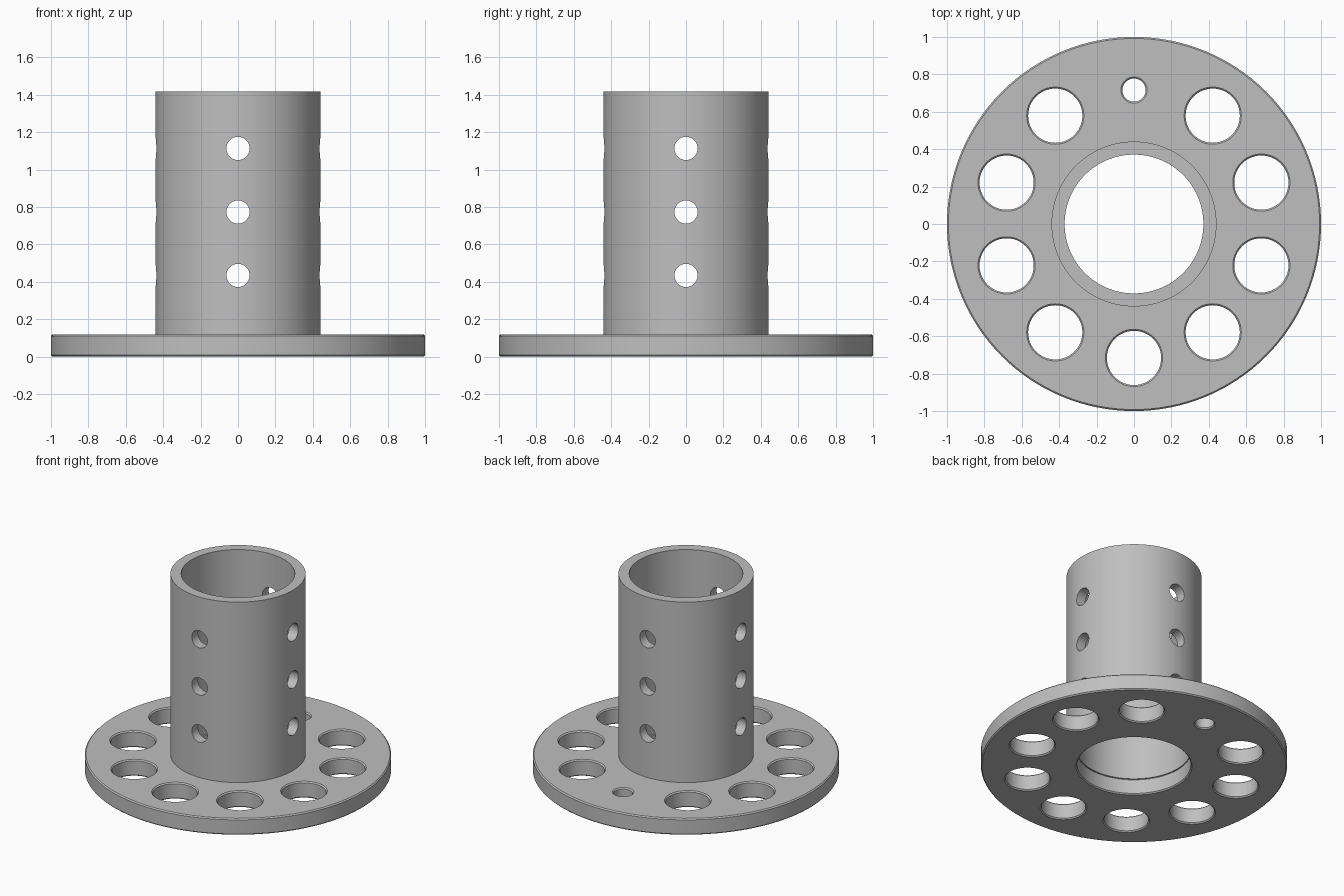
import bpy
import bmesh
from math import pi, sin, cos
from mathutils import Matrix

if "Cube" in bpy.data.objects:
    bpy.data.objects.remove(bpy.data.objects["Cube"])

PLATE_TOP, TUBE_TOP = 0.118, 1.418
BORE, TUBE_R = 0.371, 0.441
CHAMFER = 0.008

grey = bpy.data.materials.new("grey metal")
grey.use_nodes = True
grey.diffuse_color = (0.52, 0.52, 0.52, 1)
grey.node_tree.nodes["Principled BSDF"].inputs["Base Color"].default_value = grey.diffuse_color


def lathe(name, profile, segments, closed=True):
    """Revolve (radius, z) points about z; closed joins the ends, otherwise they are capped."""
    bm = bmesh.new()
    rings = []
    for r, z in profile:
        angles = [2 * pi * i / segments for i in range(segments)]
        rings.append([bm.verts.new((r * cos(a), r * sin(a), z)) for a in angles])
    pairs = list(zip(rings, rings[1:]))
    if closed:
        pairs.append((rings[-1], rings[0]))
    else:
        bm.faces.new(rings[0])
        bm.faces.new(rings[-1])
    for a, b in pairs:
        for i in range(segments):
            j = (i + 1) % segments
            bm.faces.new((a[i], a[j], b[j], b[i]))
    bmesh.ops.recalc_face_normals(bm, faces=bm.faces)
    mesh = bpy.data.meshes.new(name)
    bm.to_mesh(mesh)
    bm.free()
    mesh.materials.append(grey)
    obj = bpy.data.objects.new(name, mesh)
    bpy.context.collection.objects.link(obj)
    return obj


def drill(obj, cutters):
    """Subtract the cutters, bake the result and remove them."""
    for cutter in cutters:
        cutter.hide_render = True
        mod = obj.modifiers.new("drill", 'BOOLEAN')
        mod.operation = 'DIFFERENCE'
        mod.solver = 'EXACT'
        mod.object = cutter
    graph = bpy.context.evaluated_depsgraph_get()
    mesh = bpy.data.meshes.new_from_object(obj.evaluated_get(graph))
    obj.modifiers.clear()
    obj.data = mesh
    for cutter in cutters:
        bpy.data.objects.remove(cutter)


def countersunk_cutter(radius):
    """Hole cutter that flares at both plate faces to chamfer the rims."""
    c, over = CHAMFER, 0.02
    profile = [(radius + c + over, -over), (radius, c),
               (radius, PLATE_TOP - c), (radius + c + over, PLATE_TOP + over)]
    return lathe("hole_cutter", profile, 48, closed=False)


# Flange plate with chamfered rim and bore
c = CHAMFER
flange = lathe("flange_plate", [
    (BORE + c, 0), (1 - c, 0), (1, c), (1, PLATE_TOP - c), (1 - c, PLATE_TOP),
    (BORE + c, PLATE_TOP), (BORE, PLATE_TOP - c), (BORE, c)], 128)

# Ring of ten holes, the rear one small
cutters = []
for k in range(10):
    a = pi / 2 + k * pi / 5
    cutter = countersunk_cutter(0.062 if k == 0 else 0.145)
    cutter.location = (0.716 * cos(a), 0.716 * sin(a), 0)
    cutters.append(cutter)
drill(flange, cutters)

# Upright tube standing on the flange
tube = lathe("upright_tube", [
    (BORE, PLATE_TOP), (TUBE_R, PLATE_TOP), (TUBE_R, TUBE_TOP), (BORE, TUBE_TOP)], 128)

# Three levels of cross holes through all four sides
cutters = []
for z in (0.434, 0.773, 1.113):
    for axis in "XY":
        cutter = lathe("cross_cutter", [(0.062, -0.8), (0.062, 0.8)], 40, closed=False)
        cutter.matrix_world = Matrix.Translation((0, 0, z)) @ Matrix.Rotation(pi / 2, 4, axis)
        cutters.append(cutter)
drill(tube, cutters)

# Smooth walls with crisp edges
bpy.ops.object.select_all(action='DESELECT')
for obj in (flange, tube):
    obj.select_set(True)
bpy.context.view_layer.objects.active = flange
bpy.ops.object.shade_smooth_by_angle(angle=pi / 6)
